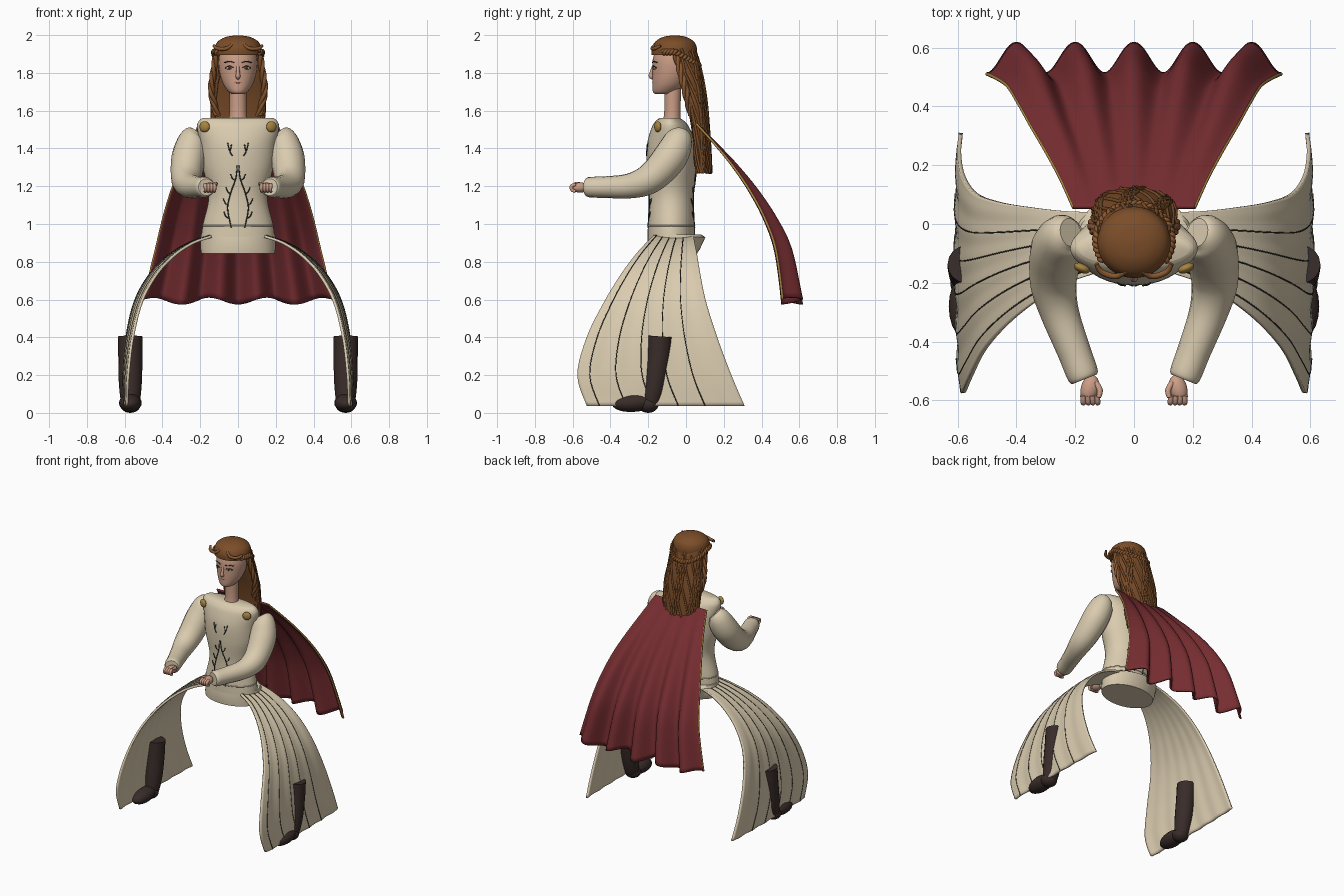
import bpy, math
from mathutils import Vector
from math import sin, cos, pi

if "Cube" in bpy.data.objects:
    bpy.data.objects.remove(bpy.data.objects["Cube"])


def mat(name, r, g, b):
    m = bpy.data.materials.new(name)
    m.diffuse_color = (r, g, b, 1)
    m.use_nodes = True
    m.node_tree.nodes["Principled BSDF"].inputs["Base Color"].default_value = m.diffuse_color
    return m


CREAM = mat("cream_cloth", .70, .60, .43)
RED = mat("red_cloth", .18, .026, .03)
HAIR = mat("auburn_hair", .20, .075, .022)
BRAID = mat("light_hair", .25, .095, .028)
SKIN = mat("skin", .60, .34, .24)
DARK = mat("dark_thread", .03, .03, .022)
BOOT = mat("boot_leather", .04, .025, .022)
GOLD = mat("gold", .38, .23, .05)
LIP = mat("lip", .30, .07, .06)


def smooth(keys, n):
    """Catmull-Rom resampling of tuples, n steps per span."""
    k = [Vector(p) for p in keys]
    out = []
    for i in range(len(k) - 1):
        a, b, c, d = k[max(i - 1, 0)], k[i], k[i + 1], k[min(i + 2, len(k) - 1)]
        for j in range(n):
            t = j / n
            out.append(.5 * (2 * b + (c - a) * t + (2 * a - 5 * b + 4 * c - d) * t * t
                             + (3 * b - a - 3 * c + d) * t ** 3))
    return out + [k[-1]]


def mesh(name, verts, faces, m):
    me = bpy.data.meshes.new(name)
    me.from_pydata([tuple(v) for v in verts], [], faces)
    me.materials.append(m)
    ob = bpy.data.objects.new(name, me)
    bpy.context.collection.objects.link(ob)
    bpy.context.view_layer.objects.active = ob
    bpy.ops.object.select_all(action='DESELECT')
    ob.select_set(True)
    bpy.ops.object.shade_smooth_by_angle(angle=math.radians(45))
    return ob


def ring_point(r, a, front=1, grow=1):
    z, cy, rx, ry = r
    sy = sin(a) * (front if sin(a) < 0 else 1)
    return (rx * cos(a) * grow, cy + ry * sy * grow, z)


def loft(name, rings, m, front=1, seg=40):
    """Closed stack of elliptical rings (z, centre y, half width, half depth)."""
    v = [ring_point(r, 2 * pi * i / seg, front) for r in rings for i in range(seg)]
    f = [(k * seg + i, k * seg + (i + 1) % seg, (k + 1) * seg + (i + 1) % seg, (k + 1) * seg + i)
         for k in range(len(rings) - 1) for i in range(seg)]
    f += [tuple(range(seg))[::-1], tuple(range(len(v) - seg, len(v)))]
    return mesh(name, v, f, m)


def sheet(name, rows, m, thick):
    n = len(rows[0])
    f = [(k * n + i, k * n + i + 1, (k + 1) * n + i + 1, (k + 1) * n + i)
         for k in range(len(rows) - 1) for i in range(n - 1)]
    ob = mesh(name, [p for r in rows for p in r], f, m)
    mod = ob.modifiers.new("thickness", 'SOLIDIFY')
    mod.thickness, mod.offset = thick, 0
    return ob


def tubes(name, paths, m, radius=1, res=3, n=5):
    """Round tubes; points are (x, y, z) or (x, y, z, radius)."""
    cu = bpy.data.curves.new(name, 'CURVE')
    cu.dimensions, cu.bevel_depth, cu.bevel_resolution = '3D', radius, res
    cu.use_fill_caps = True
    cu.materials.append(m)
    for path in paths:
        pts = smooth(path, n) if n > 1 else path
        sp = cu.splines.new('POLY')
        sp.points.add(len(pts) - 1)
        for q, p in zip(sp.points, pts):
            q.co = (p[0], p[1], p[2], 1)
            q.radius = p[3] if len(p) > 3 else 1
        sp.use_smooth = True
    ob = bpy.data.objects.new(name, cu)
    bpy.context.collection.objects.link(ob)
    return ob


def ball(name, loc, size, m, rot=(0, 0, 0)):
    bpy.ops.mesh.primitive_uv_sphere_add(segments=20, ring_count=12, location=loc, rotation=rot)
    ob = bpy.context.object
    ob.name, ob.scale = name, size
    ob.data.materials.append(m)
    bpy.ops.object.shade_smooth()
    return ob


# bodice, pelvis and neck
BODY = smooth([(.93, -.078, .195, .125), (1.0, -.078, .186, .124), (1.15, -.078, .155, .12),
               (1.3, -.078, .187, .13), (1.42, -.078, .2, .128), (1.51, -.082, .217, .1),
               (1.545, -.085, .208, .075), (1.56, -.085, .19, .055)], 6)
loft("bodice", BODY, CREAM)
loft("pelvis", [(.845, -.07, .195, .13), (.87, -.064, .199, .139), (.93, -.05, .2, .153),
                (.945, -.06, .197, .14)], CREAM)
loft("neck", smooth([(1.54, -.075, .05, .048), (1.6, -.072, .045, .043), (1.74, -.07, .045, .045)], 4), SKIN)


# embroidery lying on the bodice, front and back
def on_body(x, z, side=-1):
    r = min(BODY, key=lambda q: abs(q[0] - z))
    return (x, r[1] + side * (r[3] * math.sqrt(max(0, 1 - (x / r[2]) ** 2)) + .002), z)


threads = []
for side in (-1, 1):
    for s in (-1, 1):
        lines = [[(.004, 1.31), (.012, 1.24), (.04, 1.16), (.055, 1.08), (.035, .98)],
                 [(.055, 1.43), (.045, 1.39), (.03, 1.36)], [(.035, 1.42), (.04, 1.39)]]
        for x, z in ((.015, 1.23), (.04, 1.16), (.054, 1.1), (.05, 1.03)):
            lines.append([(x, z), (x + .015, z + .012), (x + .025, z + .035)])
        for l in lines:
            threads.append([on_body(s * x, z, side) for x, z in l])
tubes("bodice_embroidery", threads, DARK, .003, 1)
tubes("belt_seam", [[ring_point((.99, -.078, .187, .124), 2 * pi * i / 40) for i in range(41)]],
      CREAM, .004, 1, 1)

# head, face and features
loft("head", smooth([(1.687, -.12, .028, .04), (1.7, -.113, .05, .062), (1.74, -.092, .078, .086),
                     (1.8, -.075, .097, .103), (1.87, -.068, .102, .108), (1.94, -.065, .085, .09)], 5), SKIN)
tubes("nose", [[(0, -.168, 1.845, .008), (0, -.184, 1.8, .010), (0, -.185, 1.782, .013), (0, -.172, 1.772, .009)]], SKIN)
ball("upper_lip", (0, -.171, 1.748), (.024, .008, .006), LIP)
ball("lower_lip", (0, -.168, 1.738), (.019, .008, .006), LIP)
for s in (-1, 1):
    ball("eye", (s * .045, -.165, 1.825), (.018, .008, .008), CREAM)
    ball("pupil", (s * .045, -.172, 1.825), (.007, .003, .007), DARK)
    tubes("eyelid_and_brow", [[(s * .022, -.175, 1.826), (s * .045, -.173, 1.836), (s * .067, -.157, 1.826)],
                              [(s * .02, -.177, 1.854), (s * .045, -.172, 1.861), (s * .072, -.152, 1.854)]],
          DARK, .003, 1)

# hair cap and long fall
loft("hair_cap", smooth([(1.895, -.062, .124, .121), (1.93, -.062, .124, .12), (1.965, -.06, .108, .103),
                         (1.99, -.06, .065, .062), (1.999, -.06, .008, .008)], 4), HAIR)
FALL = smooth([(1.93, -.04, .118, .088), (1.8, -.012, .13, .095), (1.65, .03, .142, .078),
               (1.5, .055, .136, .066), (1.35, .065, .122, .066), (1.27, .075, .112, .058)], 5)
loft("hair_fall", FALL[::-1], HAIR, front=.4)
strands = []
for i in range(30):
    a0 = -.4 + i * (pi + .8) / 29
    k0 = (i * 7) % 6
    strands.append([ring_point(r, a0 + .35 * sin(k * .22 + i * .9), .4, 1.0) for k, r in enumerate(FALL)][k0:])
tubes("hair_strands", strands, HAIR, .007, 2, 2)

# crown braid falling from temples to the back, front wisps and side locks
for j in (0, 1):
    path = []
    for i in range(121):
        a = -.6 + (pi + 1.2) * i / 120
        w = i * .8 + j * pi
        z = 1.91 - .07 * max(0, sin(a))
        path.append(((.127 + .008 * cos(w)) * cos(a), -.055 + (.122 + .008 * cos(w)) * sin(a), z + .010 * sin(w)))
    tubes("crown_braid", [path], BRAID, .009, 2, 1)
for s in (-1, 1):
    tubes("front_wisp", [[(s * .128, -.135, 1.945, .007), (s * .11, -.163, 1.93, .010),
                          (s * .06, -.178, 1.93, .010), (s * .02, -.155, 1.96, .007)]], BRAID)
    locks = []
    for d in range(3):
        locks.append([(s * (.113 + .027 * min(i / 6, 1) - .03 * max(0, i - 8) / 4 + .008 * sin(i * .9 + d * 2.1)),
                       -.055 + .007 * i + .01 * cos(i * .9 + d * 2.1), 1.91 - i * .028, .011)
                      for i in range(13)])
    tubes("side_lock", locks, BRAID, n=3)

for s in (-1, 1):
    # sleeves, hands
    tubes("sleeve", [[(s * .215, -.03, 1.475, .05), (s * .238, -.04, 1.445, .076), (s * .26, -.08, 1.36, .09),
                      (s * .272, -.15, 1.275, .085), (s * .272, -.22, 1.225, .077), (s * .25, -.31, 1.2, .065),
                      (s * .205, -.43, 1.195, .057), (s * .175, -.51, 1.195, .054), (s * .168, -.528, 1.195, .045)]],
          CREAM, res=6)
    ball("hand", (s * .15, -.56, 1.193), (.031, .048, .027), SKIN, (0, 0, s * .25))
    tubes("fingers", [[(s * (.126 + .016 * f), -.583, 1.21, .009), (s * (.124 + .016 * f), -.606, 1.2, .010),
                       (s * (.124 + .016 * f), -.603, 1.18, .009), (s * (.126 + .016 * f), -.585, 1.172, .008)]
                      for f in range(4)] +
          [[(s * .13, -.54, 1.205, .010), (s * .116, -.565, 1.212, .010), (s * .12, -.59, 1.215, .008)]], SKIN)
    ball("brooch", (s * .177, -.15, 1.515), (.029, .016, .029), GOLD, (0, 0, s * .4))

    # boots
    tubes("boot_shaft", [[(s * .57, -.137, .405, .064), (s * .57, -.145, .3, .064),
                          (s * .57, -.165, .16, .061), (s * .57, -.185, .06, .05), (s * .57, -.19, .035, .035)]],
          BOOT, res=6)
    ball("boot_foot", (s * .57, -.28, .053), (.06, .112, .048), BOOT, (.06, 0, 0))
    ball("boot_heel", (s * .57, -.2, .045), (.055, .055, .045), BOOT)

    # split skirt panel: rows of (x, z, front y, back y)
    keys = smooth([(.14, .935, -.17, .04), (.25, .9, -.205, .045), (.36, .835, -.265, .058),
                   (.46, .735, -.34, .075), (.54, .59, -.43, .105), (.583, .4, -.525, .165),
                   (.597, .2, -.575, .24), (.592, .037, -.525, .31)], 5)

    def skirt(k, u, lift=0):
        x, z, yf, yb = keys[k]
        t = k / (len(keys) - 1)
        x += -.03 * (1 - u) ** 2 * sin(pi * t) + .008 * t * sin(pi * u) - .003 * t * cos(12 * pi * u)
        return (s * (x + lift * (.4 + .6 * t)), yf + (yb - yf) * u, z + lift * (1 - t))

    K = range(len(keys))
    sheet("skirt_panel", [[skirt(k, i / 48) for i in range(49)] for k in K], CREAM, .014)
    tubes("skirt_seams", [[skirt(k, u, .007) for k in K] for u in (.08, .25, .42, .58, .75)],
          DARK, .0028, 1, 1)

# cape: rows of (y, z, half width) with folds deepening to the hem
CAPE = smooth([(.055, 1.53, .205), (.16, 1.42, .25), (.257, 1.31, .298), (.355, 1.18, .35),
               (.445, 1.03, .395), (.515, .86, .435), (.562, .592, .5)], 6)


def cape(k, u):
    y, z, w = CAPE[k]
    t = k / (len(CAPE) - 1)
    return (w * u, y + .052 * t ** 1.3 * cos(5 * pi * u), z - .018 * t ** 3 * cos(pi * u / .3))


K = range(len(CAPE))
sheet("cape", [[cape(k, i / 50 - 1) for i in range(101)] for k in K], RED, .012)
tubes("cape_trim", [[cape(k, u) for k in K] for u in (-1, 1)], GOLD, .006, 2, 1)
